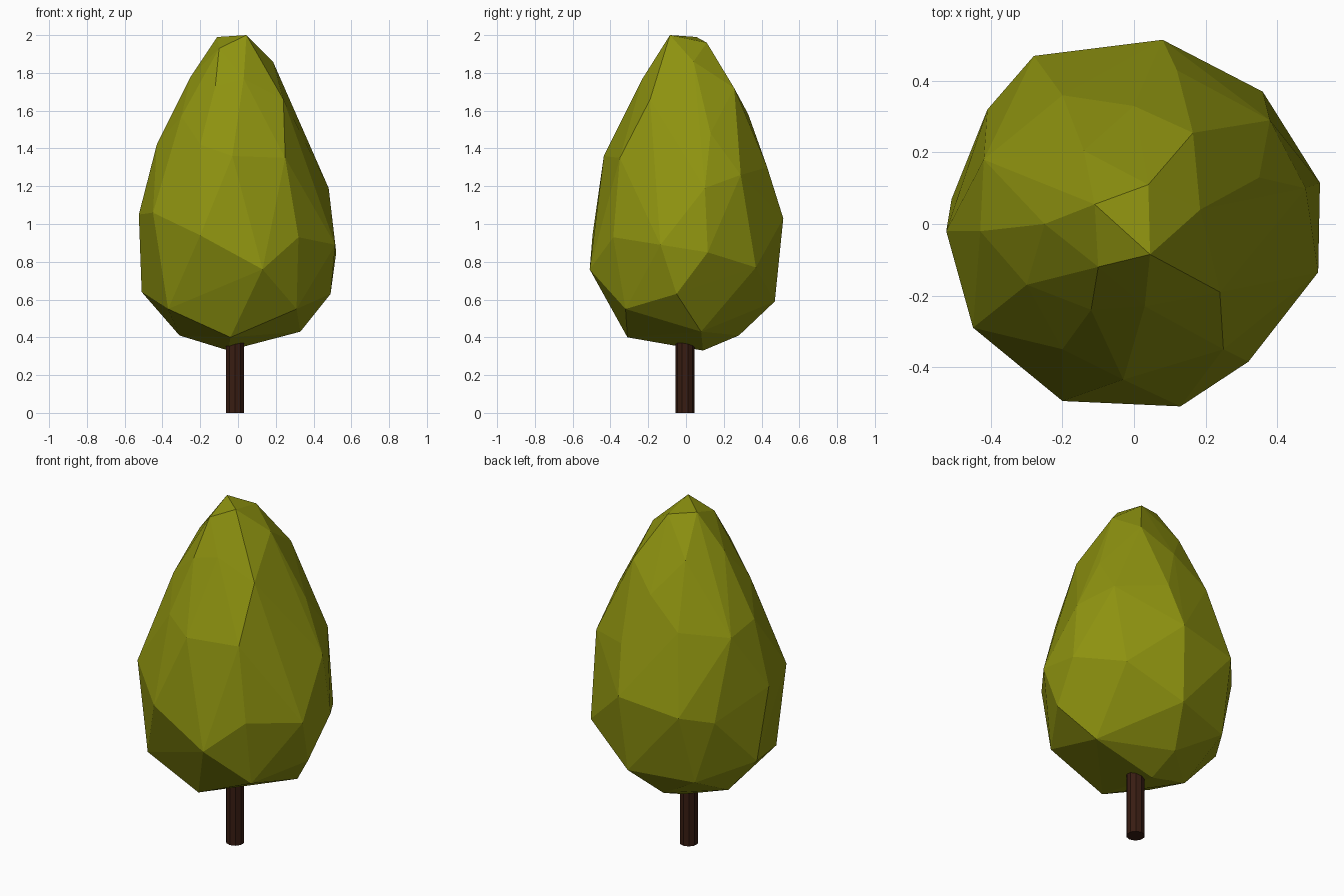
import bpy, bmesh

if "Cube" in bpy.data.objects:
    bpy.data.objects.remove(bpy.data.objects["Cube"])


def material(name, rgb):
    m = bpy.data.materials.new(name)
    m.diffuse_color = (*rgb, 1)
    m.use_nodes = True
    m.node_tree.nodes["Principled BSDF"].inputs["Base Color"].default_value = m.diffuse_color
    return m


def add_object(name, bm, mat):
    bmesh.ops.recalc_face_normals(bm, faces=bm.faces)
    mesh = bpy.data.meshes.new(name)
    bm.to_mesh(mesh)
    bm.free()
    mesh.materials.append(mat)
    obj = bpy.data.objects.new(name, mesh)
    bpy.context.collection.objects.link(obj)
    return obj


# Crown: faceted hull over irregular rings of corner points
tip = [(.045, -.085, 2), (-.11, .055, 1.99), (.04, .11, 1.96), (-.1, -.12, 1.93),
       (.185, .04, 1.86)]
shoulder = [(-.25, 0, 1.78), (-.12, -.24, 1.73), (.03, -.23, 1.77), (-.14, .205, 1.77),
            (.165, .255, 1.72), (.24, -.19, 1.66)]
upper = [(.35, .13, 1.48), (0, .33, 1.58), (-.2, .36, 1.42), (-.42, .18, 1.38),
         (-.43, -.02, 1.42), (-.3, -.17, 1.57), (-.2, -.35, 1.42), (-.03, -.435, 1.36),
         (.25, -.35, 1.35), (.38, .29, 1.26), (.12, .43, 1.3), (.48, .1, 1.19)]
middle = [(.08, .515, 1.03), (-.28, .47, .98), (.36, .37, .77), (.52, .115, .85),
          (.515, -.135, .89), (.32, -.385, .93), (.13, -.51, .76), (-.2, -.495, .94),
          (-.45, -.29, 1.06), (-.525, -.02, 1.05), (-.41, .32, .93)]
lower = [(-.51, .07, .64), (-.37, -.31, .55), (-.04, -.31, .4), (.31, -.32, .55),
         (.49, -.05, .63), (.33, .08, .43), (.05, .47, .59), (-.05, .28, .41),
         (-.31, .05, .41), (-.05, .09, .33), (-.31, .36, .57)]
bm = bmesh.new()
for ring in (tip, shoulder, upper, middle, lower):
    for p in ring:
        bm.verts.new(p)
hull = bmesh.ops.convex_hull(bm, input=bm.verts)
unused = {g for g in hull["geom_interior"] + hull["geom_unused"]
          if isinstance(g, bmesh.types.BMVert)}
bmesh.ops.delete(bm, geom=list(unused), context='VERTS')
add_object("crown", bm, material("leaf green", (.27, .29, .005)))

# Trunk: plain faceted post reaching into the crown
bm = bmesh.new()
bmesh.ops.create_cone(bm, cap_ends=True, segments=10, radius1=.05, radius2=.05, depth=.42)
bmesh.ops.translate(bm, verts=bm.verts, vec=(-.015, -.005, .21))
add_object("trunk", bm, material("bark brown", (.04, .012, .006)))
